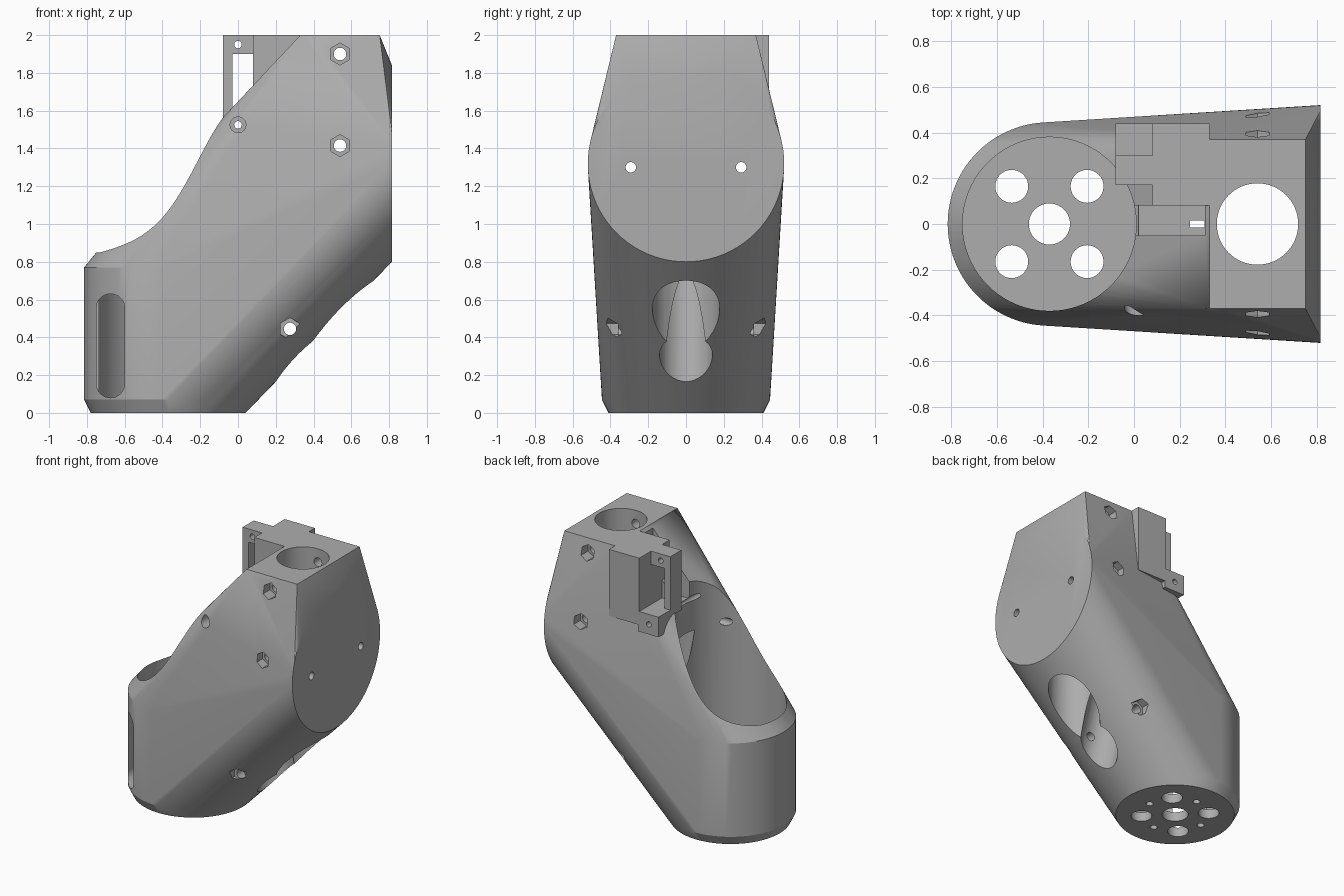
import bpy, bmesh, math
from mathutils import Vector, Matrix

if "Cube" in bpy.data.objects:
    bpy.data.objects.remove(bpy.data.objects["Cube"])

grey = bpy.data.materials.new("plain grey")
grey.use_nodes = True
COLOUR = (0.42, 0.42, 0.42, 1)
grey.diffuse_color = COLOUR
grey.node_tree.nodes["Principled BSDF"].inputs["Base Color"].default_value = COLOUR


def make(name, bm):
    bmesh.ops.recalc_face_normals(bm, faces=bm.faces)
    me = bpy.data.meshes.new(name)
    bm.to_mesh(me)
    bm.free()
    me.materials.append(grey)
    ob = bpy.data.objects.new(name, me)
    bpy.context.collection.objects.link(ob)
    return ob


def box(name, x0, x1, y0, y1, z0, z1):
    bm = bmesh.new()
    bmesh.ops.create_cube(bm, size=1)
    for v in bm.verts:
        v.co = ((x0, x1)[v.co.x > 0], (y0, y1)[v.co.y > 0], (z0, z1)[v.co.z > 0])
    return make(name, bm)


def rod(name, a, b, r, sides=40):
    """Cylinder or prism between two points."""
    a, b = Vector(a), Vector(b)
    bm = bmesh.new()
    rot = (b - a).to_track_quat('Z', 'Y').to_matrix().to_4x4()
    bmesh.ops.create_cone(bm, cap_ends=True, segments=sides, radius1=r, radius2=r,
                          depth=(b - a).length,
                          matrix=Matrix.Translation((a + b) / 2) @ rot)
    return make(name, bm)


def combine(tool, operation='DIFFERENCE'):
    """Apply one boolean to the body and drop the tool."""
    mod = body.modifiers.new("boolean", 'BOOLEAN')
    mod.object, mod.operation, mod.solver = tool, operation, 'EXACT'
    bpy.context.view_layer.objects.active = body
    bpy.ops.object.modifier_apply(modifier=mod.name)
    bpy.data.objects.remove(tool)


def hull(name, points):
    bm = bmesh.new()
    for p in points:
        bm.verts.new(p)
    out = bmesh.ops.convex_hull(bm, input=bm.verts)
    junk = {e for e in out["geom_interior"] + out["geom_unused"]
            if isinstance(e, bmesh.types.BMVert)}
    bmesh.ops.delete(bm, geom=list(junk), context='VERTS')
    bmesh.ops.dissolve_limit(bm, angle_limit=0.002, verts=bm.verts, edges=bm.edges)
    bmesh.ops.triangulate(bm, faces=[f for f in bm.faces if len(f.verts) > 4 and len(f.verts) < 20])
    return make(name, bm)


# Main body: skin over a chamfered socket, a round end disk and a flat top
CX = -0.37
points = []
for i in range(80):
    c, s = math.cos(i * math.tau / 80), math.sin(i * math.tau / 80)
    for r, z in ((0.41, 0), (0.445, 0.07), (0.445, 0.77), (0.38, 0.85)):
        points.append((CX + r * c, r * s, z))
    points.append((0.815, 0.52 * c, 1.32 + 0.52 * s))
points += [(x, y, 2) for x in (0.33, 0.75) for y in (-0.37, 0.37)]
body = hull("arm_body", points)

# Bracket block and ledge on the back
combine(box("block", 0.08, 0.33, 0.08, 0.44, 1.5, 2), 'UNION')
combine(box("ledge", -0.08, 0.09, 0.17, 0.44, 1.45, 1.6), 'UNION')

# Socket bore, top bore, cable channel, cable tube and bracket pocket
combine(rod("bore", (CX, 0, 0.07), (CX, 0, 2.2), 0.38, 80))
combine(rod("top_bore", (0.54, 0, 0.2), (0.54, 0, 2.2), 0.178, 64))
combine(box("channel", -0.05, 0.31, -0.05, 0.08, 1.53, 2.2))
combine(rod("tube", (0.38, 0, 0), (0.095, 0, 1.3), 0.14, 48))
combine(box("slot", 0.245, 0.309, -0.016, 0.016, 0.5, 1.6))
combine(box("pocket", -0.3, 0.08, 0.17, 0.7, 1.6, 2.2))

# Bracket bar and post
combine(box("bar", -0.08, 0.1, 0.17, 0.30, 1.9, 2), 'UNION')
combine(box("post", -0.08, -0.03, 0.17, 0.30, 1.55, 1.95), 'UNION')

# Cross holes with hexagonal nut recesses on both sides
for x, z, y in ((0.54, 1.9, 0.32), (0.54, 1.415, 0.41), (0.275, 0.445, 0.36)):
    combine(rod("cross_hole", (x, -0.8, z), (x, 0.8, z), 0.033, 24))
    for side in (-1, 1):
        bm = bmesh.new()
        bmesh.ops.create_cone(bm, cap_ends=True, segments=6, radius1=0.058, radius2=0.058,
                              depth=0.4, matrix=Matrix.Translation((x, side * (y + 0.2), z))
                              @ Matrix.Rotation(math.pi / 2, 4, 'X'))
        combine(make("nut_recess", bm))

# Bracket screw holes
for z in (1.525, 1.95):
    combine(rod("screw_hole", (0, -0.8, z), (0, 0.8, z), 0.02, 20))
combine(rod("screw_head", (0, -0.8, 1.525), (0, -0.3, 1.525), 0.042, 24))

# Holes in the end face
for side in (-1, 1):
    y = side * 0.292
    combine(rod("end_hole", (-0.2, y, 1.3), (1, y, 1.3), 0.028, 20))

# Floor holes of the socket, with blind screw holes between them
combine(rod("centre_hole", (CX, 0, -0.1), (CX, 0, 0.1), 0.09))
for i in range(4):
    a = i * math.pi / 2
    x, y = CX + 0.23 * math.cos(a), 0.23 * math.sin(a)
    combine(rod("blind_hole", (x, y, -0.1), (x, y, 0.05), 0.025, 20))
    a += math.pi / 4
    x, y = CX + 0.233 * math.cos(a), 0.233 * math.sin(a)
    combine(rod("floor_hole", (x, y, -0.1), (x, y, 0.1), 0.072))

# Long rounded window in the front wall of the socket
window = [(-0.675 + 0.075 * math.cos(t), y, zc + 0.075 * math.sin(t))
          for t in [k * math.tau / 32 for k in range(32)]
          for zc in (0.155, 0.555) for y in (-0.6, -0.1)]
combine(hull("window", window))

bpy.ops.object.select_all(action='DESELECT')
body.select_set(True)
bpy.context.view_layer.objects.active = body
bpy.ops.object.shade_smooth_by_angle(angle=math.radians(22))
